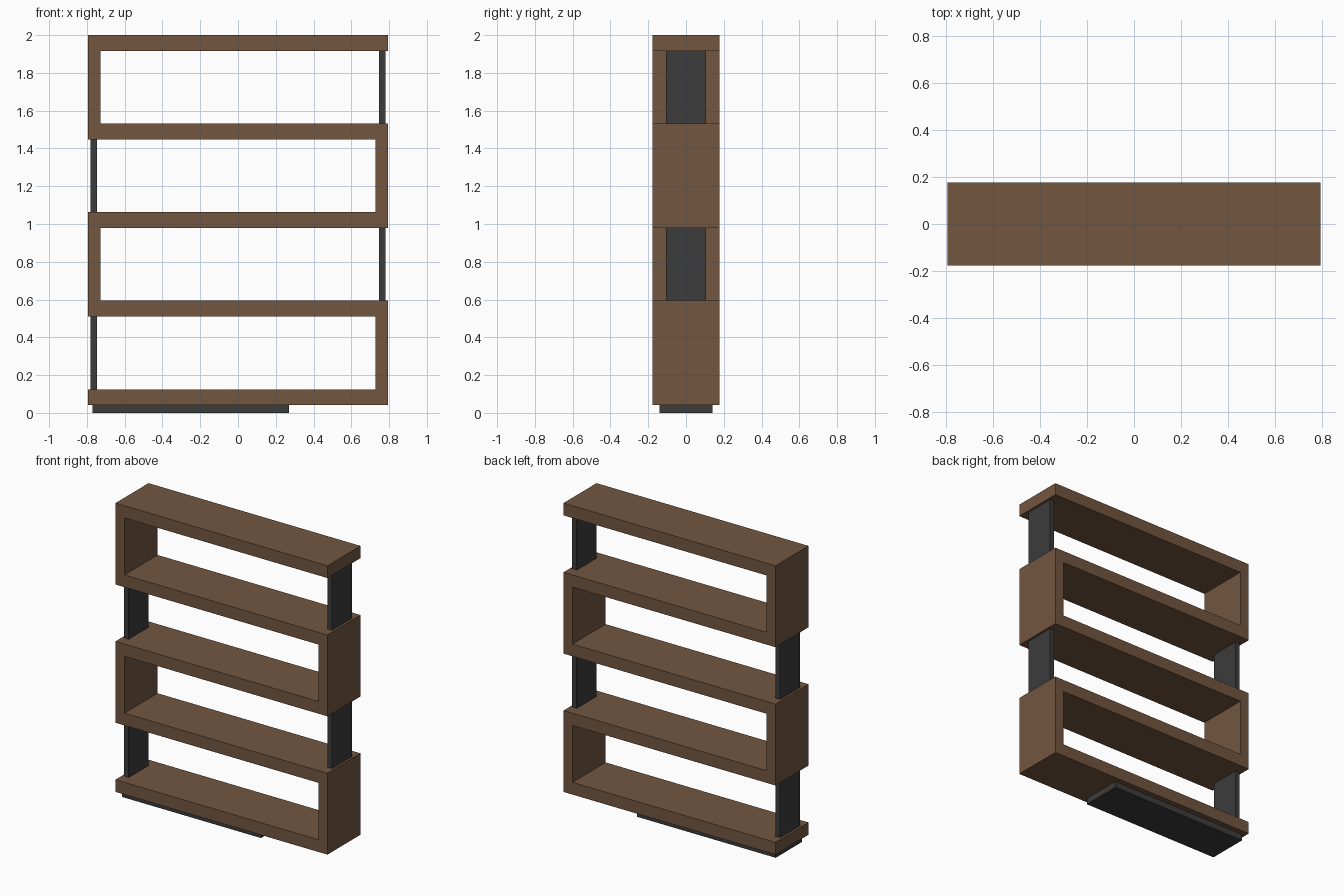
import bpy, bmesh

if "Cube" in bpy.data.objects:
    bpy.data.objects.remove(bpy.data.objects["Cube"])

W, D = 0.795, 0.177        # half width, half depth
TOP, BASE = 2.0, 0.042     # overall height, plinth height
T, WALL = 0.083, 0.068     # shelf and side wall thickness
STEP = (TOP - BASE - T) / 4


def material(name, color):
    m = bpy.data.materials.new(name)
    m.diffuse_color = (*color, 1)
    m.use_nodes = True
    m.node_tree.nodes["Principled BSDF"].inputs["Base Color"].default_value = m.diffuse_color
    return m


wood = material("walnut wood", (0.171, 0.093, 0.051))
metal = material("dark metal", (0.045, 0.045, 0.045))


def add_object(name, bm, mat):
    bmesh.ops.recalc_face_normals(bm, faces=bm.faces)
    me = bpy.data.meshes.new(name)
    bm.to_mesh(me)
    bm.free()
    me.materials.append(mat)
    bpy.context.collection.objects.link(bpy.data.objects.new(name, me))


def box(name, x0, x1, half_y, z0, z1, mat):
    bm = bmesh.new()
    bmesh.ops.create_cube(bm, size=1)
    for v in bm.verts:
        v.co.x = x1 if v.co.x > 0 else x0
        v.co.y = half_y if v.co.y > 0 else -half_y
        v.co.z = z1 if v.co.z > 0 else z0
    add_object(name, bm, mat)


# Serpentine shelf: one continuous band, walls alternating right and left
right_edge, left_edge = [(W, BASE)], [(-W, BASE), (-W, BASE + T)]
for i in range(4):
    low, high = BASE + i * STEP + T, BASE + (i + 1) * STEP
    if i % 2 == 0:   # wall on the right, bay opens to the left
        left_edge += [(W - WALL, low), (W - WALL, high), (-W, high)]
        right_edge.append((W, high + T))
    else:            # wall on the left, bay opens to the right
        right_edge += [(-W + WALL, low), (-W + WALL, high), (W, high)]
        left_edge.append((-W, high + T))
right_edge.append((W, TOP))

outline = []
for p in right_edge + left_edge[::-1]:
    if not outline or p != outline[-1]:
        outline.append(p)

bm = bmesh.new()
face = bm.faces.new([bm.verts.new((x, -D, z)) for x, z in outline])
ext = bmesh.ops.extrude_face_region(bm, geom=[face], use_keep_orig=True)
moved = [g for g in ext["geom"] if isinstance(g, bmesh.types.BMVert)]
bmesh.ops.translate(bm, verts=moved, vec=(0, 2 * D, 0))
bmesh.ops.triangulate(bm, faces=[f for f in bm.faces if len(f.verts) > 4])
add_object("serpentine_shelf", bm, wood)

# Upright panels closing the open end of each bay
for i in range(4):
    s = -1 if i % 2 == 0 else 1
    xs = sorted((s * 0.746, s * 0.78))
    box(f"support_panel_{i + 1}", *xs, 0.105,
        BASE + i * STEP + T, BASE + (i + 1) * STEP, metal)

# Offset plinth
box("plinth", -0.771, 0.27, 0.14, 0, BASE, metal)
